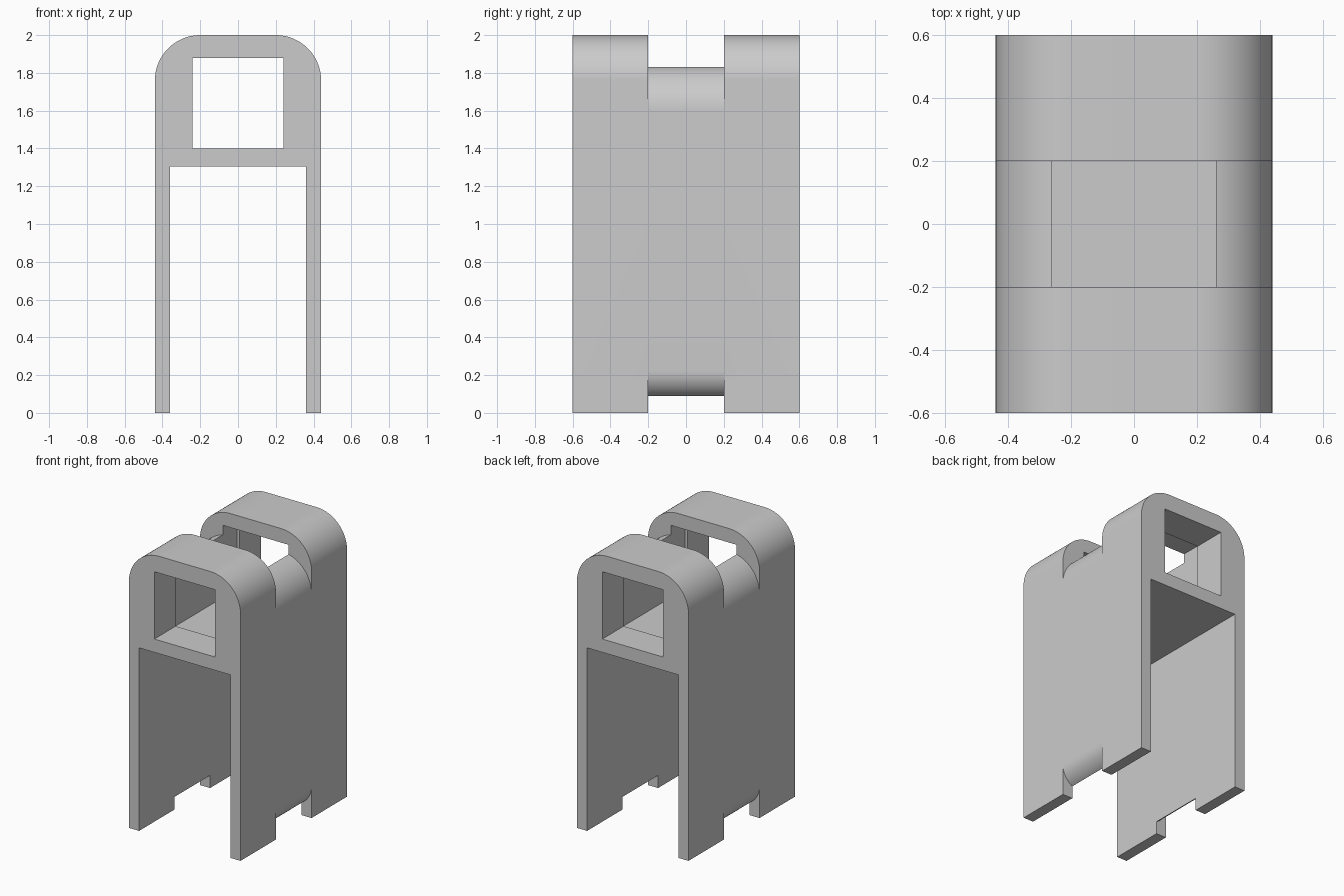
import bpy
import bmesh
from math import sin, cos, asin, pi

cube = bpy.data.objects.get("Cube")
if cube:
    bpy.data.objects.remove(cube, do_unlink=True)

HALF_W, HALF_D, HEIGHT = 0.44, 0.6, 2.0
NOTCH_D = 0.2
R = 0.24

grey = bpy.data.materials.new("plain grey")
grey.use_nodes = True
colour = (0.6, 0.6, 0.6, 1)
grey.diffuse_color = colour
grey.node_tree.nodes["Principled BSDF"].inputs["Base Color"].default_value = colour


def arc(cx, cz, r, a0, a1, n=24):
    steps = [a0 + (a1 - a0) * i / n for i in range(n + 1)]
    return [(cx + r * cos(a), cz + r * sin(a)) for a in steps]


def mirrored(half):
    """Close a right-hand half profile with its mirror image."""
    return half + [(-x, z) for x, z in reversed(half)]


def rect(w, z0, z1):
    return [(-w, z0), (w, z0), (w, z1), (-w, z1)]


def prism(name, profile, depth):
    """Extrude an x-z profile from -depth to +depth along y."""
    bm = bmesh.new()
    face = bm.faces.new([bm.verts.new((x, -depth, z)) for x, z in profile])
    new = bmesh.ops.extrude_face_region(bm, geom=[face])["geom"]
    verts = [v for v in new if isinstance(v, bmesh.types.BMVert)]
    bmesh.ops.translate(bm, verts=verts, vec=(0, 2 * depth, 0))
    bmesh.ops.recalc_face_normals(bm, faces=bm.faces)
    mesh = bpy.data.meshes.new(name)
    bm.to_mesh(mesh)
    bm.free()
    mesh.materials.append(grey)
    obj = bpy.data.objects.new(name, mesh)
    bpy.context.collection.objects.link(obj)
    return obj


# Outer shell with rounded shoulders
shoulder = arc(HALF_W - R, HEIGHT - R, R, 0, pi / 2)
body = prism("housing", mirrored([(HALF_W, 0)] + shoulder), HALF_D)

# Saddle across the top: a lower copy of the shoulders
saddle_z = 1.6
saddle = [(0.6, 2.2), (0.6, saddle_z)] + arc(HALF_W - R, saddle_z, R, 0, pi / 2)

# Rounded notch under each leg
foot_r, leg_in, notch_top = 0.15, 0.36, 0.09
foot_x = HALF_W - foot_r
end = -asin((1 - ((leg_in - foot_x) / foot_r) ** 2) ** 0.5)
foot_z = notch_top - foot_r * sin(end)
foot = [(0.6, foot_z)] + arc(foot_x, foot_z, foot_r, 0, end, 16)
foot += [(0.3, notch_top), (0.3, -0.1), (0.6, -0.1)]

cutters = [
    prism("leg_gap_cutter", rect(leg_in, -0.2, 1.305), 0.8),
    prism("window_cutter", rect(0.24, 1.4, 1.88), 0.8),
    prism("cavity_cutter", rect(0.26, 1.385, 1.9), 0.36),
    prism("saddle_cutter", mirrored(saddle), NOTCH_D),
    prism("right_foot_cutter", [(-x, z) for x, z in foot], NOTCH_D),
    prism("left_foot_cutter", foot, NOTCH_D),
]

bpy.ops.object.select_all(action="DESELECT")
body.select_set(True)
bpy.context.view_layer.objects.active = body
for cutter in cutters:
    cutter.hide_render = True
    mod = body.modifiers.new(cutter.name, "BOOLEAN")
    mod.operation = "DIFFERENCE"
    mod.solver = "EXACT"
    mod.object = cutter
    bpy.ops.object.modifier_apply(modifier=mod.name)
    bpy.data.objects.remove(cutter, do_unlink=True)

bpy.ops.object.shade_smooth_by_angle(angle=pi / 6)
